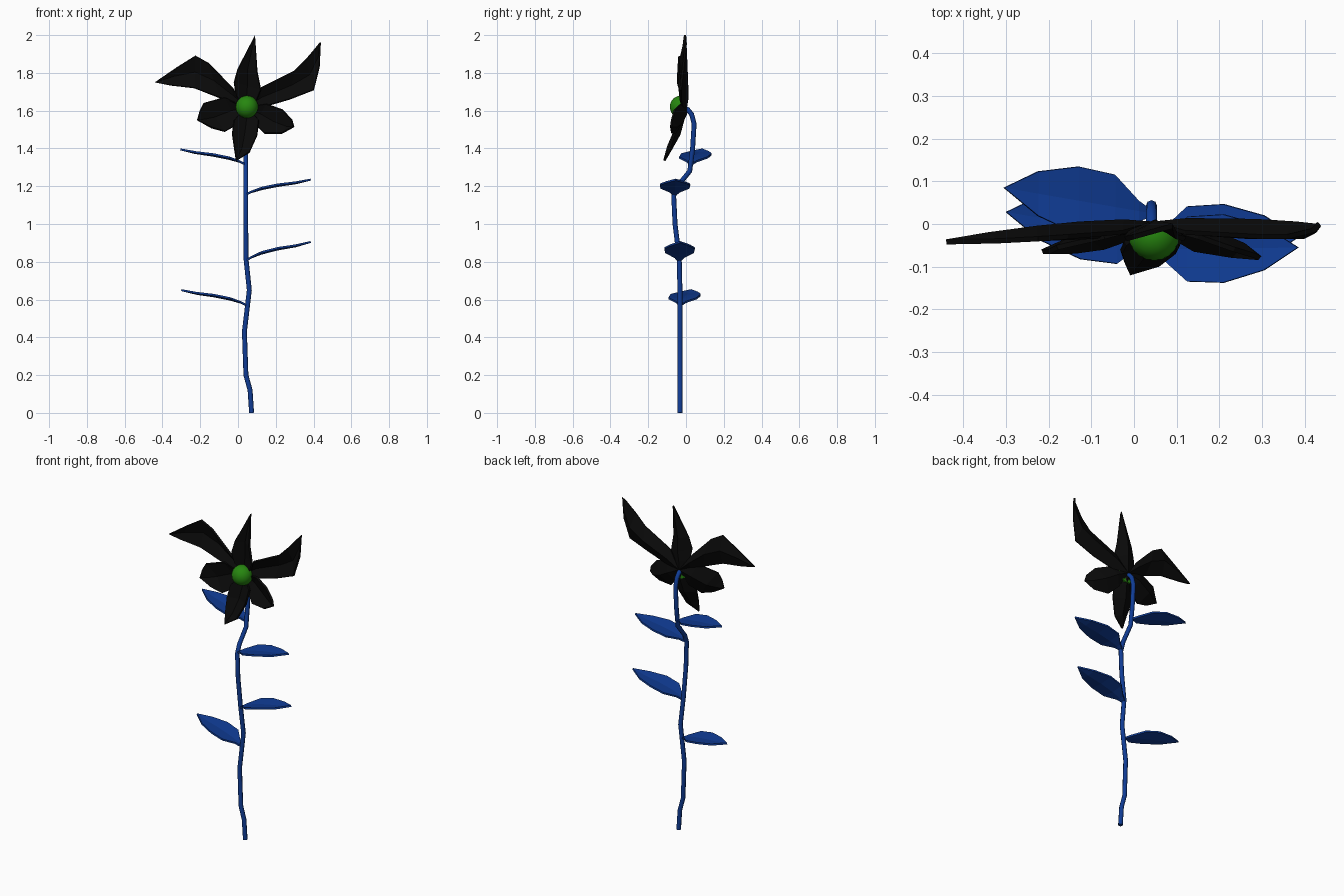
import bpy, bmesh
from mathutils import Vector

if "Cube" in bpy.data.objects:
    bpy.data.objects.remove(bpy.data.objects["Cube"], do_unlink=True)


def make_material(name, colour):
    material = bpy.data.materials.new(name)
    material.use_nodes = True
    material.diffuse_color = (*colour, 1)
    shader = material.node_tree.nodes["Principled BSDF"]
    shader.inputs["Base Color"].default_value = (*colour, 1)
    shader.inputs["Roughness"].default_value = 0.8
    return material


BLACK = make_material("petal black", (0.003, 0.003, 0.003))
BLUE = make_material("stem blue", (0.005, 0.045, 0.3))
GREEN = make_material("centre green", (0.02, 0.24, 0.005))


def add_object(name, bm, material):
    mesh = bpy.data.meshes.new(name)
    bm.to_mesh(mesh)
    bm.free()
    mesh.materials.append(material)
    obj = bpy.data.objects.new(name, mesh)
    bpy.context.collection.objects.link(obj)
    return obj


def add_blade(name, rows, material, thickness):
    """Loft a thin blade through rows of (one edge, midrib, other edge)."""
    bm = bmesh.new()
    grid = [[bm.verts.new(point) for point in row] for row in rows]
    for lower, upper in zip(grid, grid[1:]):
        for i in range(2):
            bm.faces.new((lower[i], lower[i + 1], upper[i + 1], upper[i]))
    bmesh.ops.remove_doubles(bm, verts=bm.verts, dist=0.0005)
    bmesh.ops.recalc_face_normals(bm, faces=bm.faces)
    obj = add_object(name, bm, material)
    solid = obj.modifiers.new("Thickness", "SOLIDIFY")
    solid.thickness = thickness
    solid.offset = 0
    return obj


def add_petal(name, tip, sections):
    """Each section is: edge x, z, opposite edge x, z, edge depth, rib depth."""
    base = Vector((0.045, 0, 1.62))
    rows = [[base] * 3]
    for xa, za, xb, zb, edge, rib in sections:
        middle = Vector(((xa + xb) / 2, rib, (za + zb) / 2))
        rows.append([Vector((xa, edge, za)), middle, Vector((xb, edge, zb))])
    rows.append([Vector(tip)] * 3)
    return add_blade(name, rows, BLACK, 0.012)


# Six cupped petals around the centre
add_petal("petal_top", (0.09, -0.005, 2), [
    (-0.01, 1.68, 0.1, 1.66, -0.02, 0),
    (-0.02, 1.75, 0.12, 1.71, -0.035, 0.005),
    (0, 1.82, 0.1, 1.81, -0.03, 0.003)])
add_petal("petal_upper_left", (0.435, 0, 1.96), [
    (0.12, 1.72, 0.13, 1.62, -0.02, 0.008),
    (0.3, 1.81, 0.27, 1.66, -0.03, 0.006),
    (0.36, 1.87, 0.4, 1.71, -0.03, 0),
    (0.42, 1.94, 0.43, 1.83, -0.015, -0.005)])
add_petal("petal_upper_right", (-0.44, -0.042, 1.75), [
    (-0.03, 1.72, -0.02, 1.64, -0.02, 0.005),
    (-0.155, 1.85, -0.1, 1.67, -0.03, 0),
    (-0.225, 1.89, -0.23, 1.72, -0.035, -0.01),
    (-0.32, 1.83, -0.36, 1.735, -0.04, -0.025)])
add_petal("petal_lower_right", (-0.215, -0.065, 1.55), [
    (-0.07, 1.67, 0, 1.53, -0.03, 0),
    (-0.18, 1.64, -0.07, 1.49, -0.055, -0.02),
    (-0.2, 1.6, -0.14, 1.51, -0.065, -0.045)])
add_petal("petal_lower_left", (0.295, -0.08, 1.515), [
    (0.15, 1.635, 0.09, 1.53, -0.03, 0),
    (0.235, 1.605, 0.14, 1.48, -0.06, -0.02),
    (0.285, 1.55, 0.23, 1.48, -0.075, -0.05)])
add_petal("petal_bottom", (-0.01, -0.115, 1.335), [
    (-0.02, 1.55, 0.11, 1.55, -0.045, -0.015),
    (-0.03, 1.48, 0.1, 1.47, -0.065, -0.035),
    (-0.02, 1.41, 0.06, 1.38, -0.095, -0.08)])

# Domed flower centre, open half hidden by the petals
dome = bmesh.new()
bmesh.ops.create_icosphere(dome, subdivisions=3, radius=0.06)
bmesh.ops.bisect_plane(dome, geom=dome.verts[:] + dome.edges[:] + dome.faces[:],
                       plane_co=(0, 0.02, 0), plane_no=(0, 1, 0), clear_outer=True)
bmesh.ops.holes_fill(dome, edges=[e for e in dome.edges if e.is_boundary])
for face in dome.faces:
    face.smooth = len(face.verts) < 6
centre = add_object("flower_centre", dome, GREEN)
centre.location = (0.047, -0.026, 1.62)

# Winding stem that hooks forward behind the flower
path = [(0.072, -0.032, 0), (0.064, -0.032, 0.12), (0.042, -0.032, 0.2),
        (0.034, -0.032, 0.43), (0.06, -0.032, 0.65), (0.042, -0.036, 0.82),
        (0.041, -0.058, 1), (0.041, -0.065, 1.15), (0.041, -0.045, 1.2),
        (0.041, 0.02, 1.28), (0.041, 0.035, 1.4), (0.041, 0.043, 1.53),
        (0.041, 0.03, 1.58), (0.041, 0.01, 1.605), (0.041, -0.02, 1.62)]
curve = bpy.data.curves.new("stem", "CURVE")
curve.dimensions = "3D"
curve.bevel_depth = 0.013
curve.bevel_resolution = 2
curve.use_fill_caps = True
spline = curve.splines.new("POLY")
spline.points.add(len(path) - 1)
for point, position in zip(spline.points, path):
    point.co = (*position, 1)
curve.materials.append(BLUE)
bpy.context.collection.objects.link(bpy.data.objects.new("stem", curve))


def add_leaf(name, base, side, drift, rise):
    """Leaf reaching sideways from the stem: reach, half width, part of rise."""
    outline = [(0, 0.008, 0), (0.03, 0.025, 0.2), (0.085, 0.076, 0.46),
               (0.17, 0.08, 0.68), (0.265, 0.052, 0.82), (0.345, 0, 1)]
    rows = []
    for reach, half, lift in outline:
        middle = Vector(base) + Vector((side * reach, drift * reach / 0.345, rise * lift))
        across = Vector((0, half, 0))
        sag = Vector((0, 0, -0.1 * half))
        rows.append([middle - across, middle + sag, middle + across])
    add_blade(name, rows, BLUE, 0.01)


# Four alternating leaves
add_leaf("leaf_lowest", (0.045, -0.032, 0.57), -1, 0.06, 0.08)
add_leaf("leaf_second", (0.04, -0.036, 0.805), 1, 0.005, 0.1)
add_leaf("leaf_third", (0.04, -0.06, 1.155), 1, 0.005, 0.08)
add_leaf("leaf_highest", (0.04, 0.025, 1.315), -1, 0.06, 0.08)
